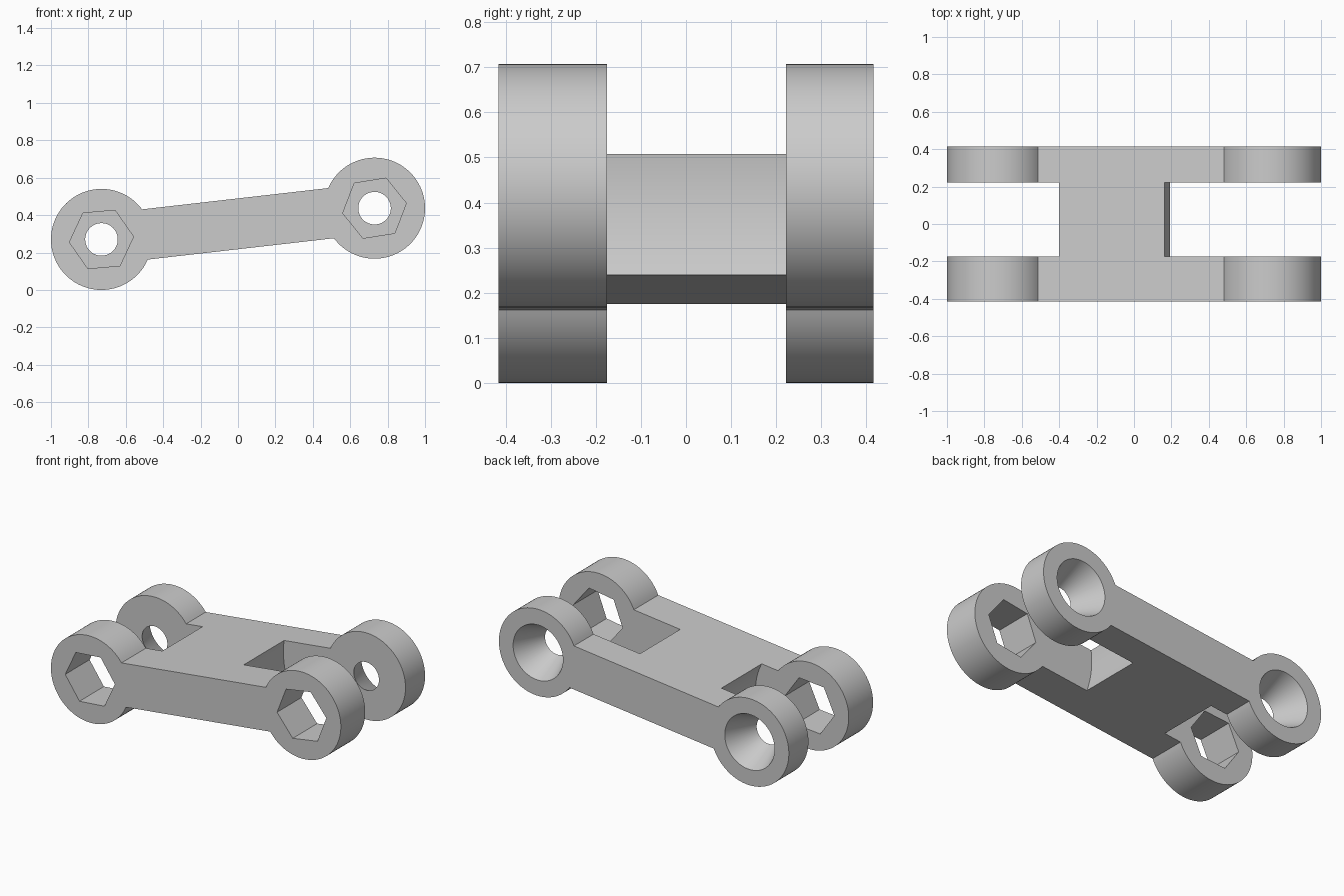
import bpy
import bmesh
from math import sin, cos, asin, atan2, pi, radians

if "Cube" in bpy.data.objects:
    bpy.data.objects.remove(bpy.data.objects["Cube"], do_unlink=True)

LEFT, RIGHT = (-0.73, 0.27), (0.73, 0.437)      # pivot centres in x, z
EYE_R, BAR_HALF = 0.27, 0.135
FRONT, INNER_FRONT, INNER_BACK, BACK = -0.415, -0.175, 0.222, 0.415
TILT = atan2(RIGHT[1] - LEFT[1], RIGHT[0] - LEFT[0])

grey = bpy.data.materials.new("light_grey")
grey.use_nodes = True
colour = (0.6, 0.6, 0.6, 1)
grey.diffuse_color = colour
grey.node_tree.nodes["Principled BSDF"].inputs["Base Color"].default_value = colour


def arc(centre, radius, start, end, steps):
    """Points on an arc, both ends included."""
    angles = [start + (end - start) * i / steps for i in range(steps + 1)]
    return [(centre[0] + radius * cos(a), centre[1] + radius * sin(a)) for a in angles]


def ring(centre, radius, sides, phase=0.0):
    return arc(centre, radius, phase, phase + 2 * pi, sides)[:-1]


def loft(name, near, far, y0, y1):
    """Closed solid between two matching outlines at y0 and y1."""
    bm = bmesh.new()
    a = [bm.verts.new((x, y0, z)) for x, z in near]
    b = [bm.verts.new((x, y1, z)) for x, z in far]
    bm.faces.new(a)
    bm.faces.new(b[::-1])
    for i in range(len(a)):
        j = (i + 1) % len(a)
        bm.faces.new((a[j], a[i], b[i], b[j]))
    bmesh.ops.recalc_face_normals(bm, faces=bm.faces)
    mesh = bpy.data.meshes.new(name)
    bm.to_mesh(mesh)
    bm.free()
    mesh.materials.append(grey)
    obj = bpy.data.objects.new(name, mesh)
    bpy.context.collection.objects.link(obj)
    return obj


# Dog-bone outline: two round eyes joined by a straight bar
neck = asin(BAR_HALF / EYE_R)
outline = arc(LEFT, EYE_R, TILT + neck, TILT + 2 * pi - neck, 80)
outline += arc(RIGHT, EYE_R, TILT - pi + neck, TILT + pi - neck, 80)
link = loft("hinge_link", outline, outline, FRONT, BACK)

cutters = []
for side, pivot, slot_r, hex_turn in (("left", LEFT, 0.373, radians(5)),
                                      ("right", RIGHT, 0.572, radians(9))):
    # Round slot between the eyes
    slot = ring(pivot, slot_r, 128)
    cutters.append(loft(side + "_slot_cutter", slot, slot, INNER_FRONT, INNER_BACK))
    # Hexagonal nut hole through the front eye
    nut = ring(pivot, 0.172, 6, hex_turn)
    cutters.append(loft(side + "_nut_cutter", nut, nut, FRONT - 0.05, INNER_FRONT + 0.05))
    # Conical screw hole through the back eye, widening outwards
    cutters.append(loft(side + "_screw_cutter", ring(pivot, 0.065, 64),
                        ring(pivot, 0.194, 64), INNER_BACK - 0.05, BACK + 0.05))

for cutter in cutters:
    cutter.hide_render = True
    mod = link.modifiers.new(cutter.name, "BOOLEAN")
    mod.operation = "DIFFERENCE"
    mod.solver = "EXACT"
    mod.object = cutter

# Bake the cuts, then drop the cutters
bpy.context.view_layer.update()
graph = bpy.context.evaluated_depsgraph_get()
baked = bpy.data.meshes.new_from_object(link.evaluated_get(graph))
link.modifiers.clear()
link.data = baked
for cutter in cutters:
    bpy.data.objects.remove(cutter, do_unlink=True)
baked.materials.clear()
baked.materials.append(grey)
for face in baked.polygons:
    face.material_index = 0

bpy.ops.object.select_all(action="DESELECT")
link.select_set(True)
bpy.context.view_layer.objects.active = link
bpy.ops.object.shade_smooth_by_angle(angle=radians(25))
